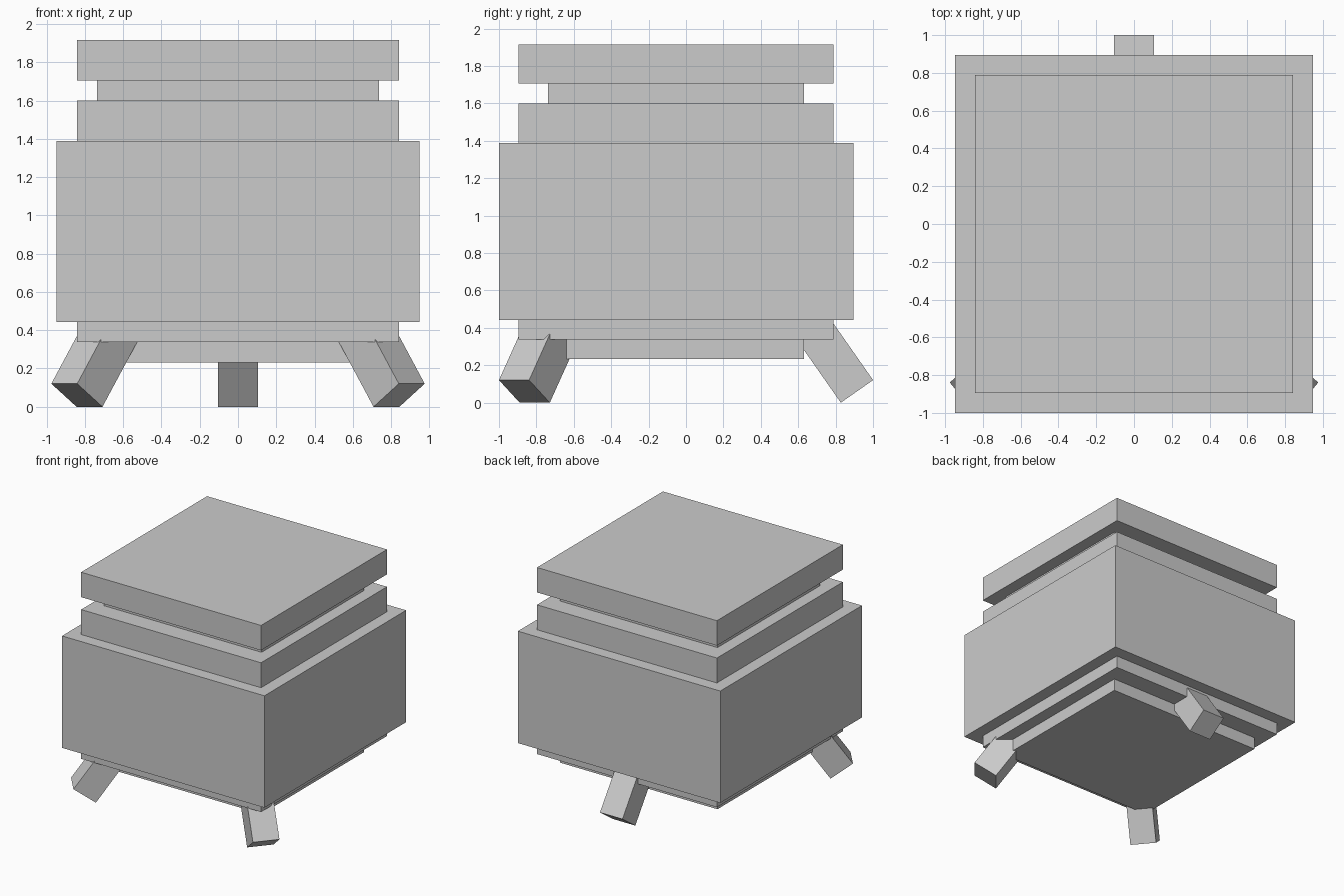
import bpy
import bmesh
from math import radians
from mathutils import Matrix

cube = bpy.data.objects.get("Cube")
if cube:
    bpy.data.objects.remove(cube, do_unlink=True)

# Single grey material
grey = bpy.data.materials.new("plain_grey")
grey.use_nodes = True
colour = (0.6, 0.6, 0.6, 1)
grey.diffuse_color = colour
grey.node_tree.nodes["Principled BSDF"].inputs["Base Color"].default_value = colour


def add_box(name, size, matrix):
    """Box of the given size, placed by a matrix applied to its centre."""
    bm = bmesh.new()
    bmesh.ops.create_cube(bm, size=1, matrix=matrix @ Matrix.Diagonal((*size, 1)))
    mesh = bpy.data.meshes.new(name)
    bm.to_mesh(mesh)
    bm.free()
    mesh.materials.append(grey)
    obj = bpy.data.objects.new(name, mesh)
    bpy.context.collection.objects.link(obj)
    return obj


# Stacked pot tiers, from the ground up: name, width, depth, bottom, top
UNIT = 2 / 19
BODY_Y = -UNIT / 2
tiers = [
    ("base", 14, 13, 0.232, 0.337),
    ("lower_step", 16, 16, 0.337, 0.442),
    ("belly", 18, 18, 0.442, 1.389),
    ("shoulder", 16, 16, 1.389, 1.6),
    ("neck", 14, 13, 1.6, 1.705),
    ("rim", 16, 16, 1.705, 1.916),
]
for name, width, depth, low, high in tiers:
    add_box(name, (width * UNIT, depth * UNIT, high - low),
            Matrix.Translation((0, BODY_Y, (low + high) / 2)))

# Three splayed square legs: name, foot x, foot y, direction they lean out
LEG_WIDTH = 2 * UNIT
LEG_LENGTH = 0.6
legs = [
    ("front_left_leg", 0.842, -0.864, -40),
    ("front_right_leg", -0.842, -0.864, 220),
    ("back_leg", 0, 0.914, 90),
]
for name, x, y, heading in legs:
    place = (Matrix.Translation((x, y, 0.06))
             @ Matrix.Rotation(radians(heading), 4, "Z")
             @ Matrix.Rotation(radians(-35), 4, "Y")
             @ Matrix.Translation((0, 0, LEG_LENGTH / 2)))
    add_box(name, (LEG_WIDTH, LEG_WIDTH, LEG_LENGTH), place)
